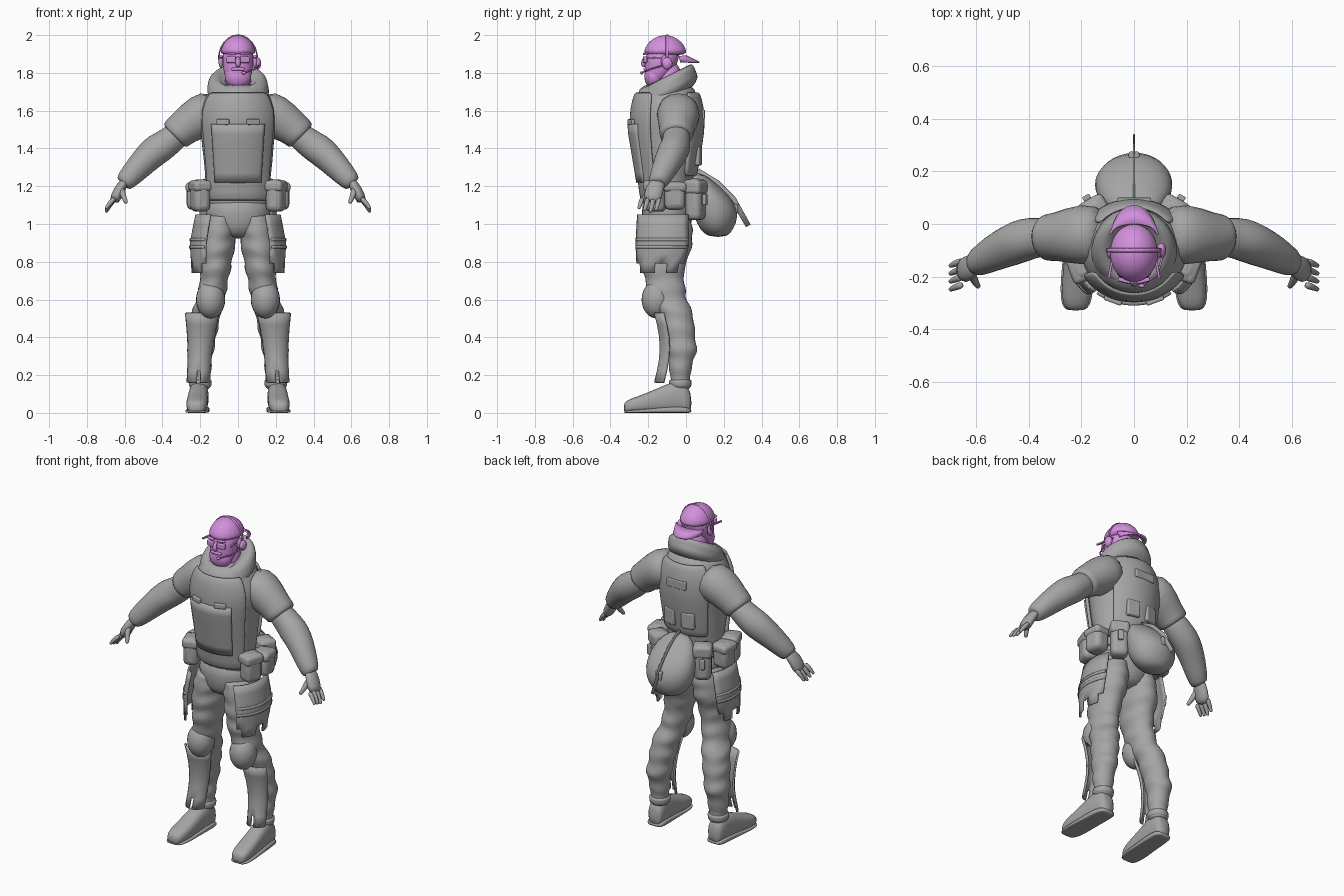
import bpy
import bmesh
import math
from mathutils import Vector, Matrix

cube = bpy.data.objects.get("Cube")
if cube:
    bpy.data.objects.remove(cube, do_unlink=True)


def make_material(name, red, green, blue):
    mat = bpy.data.materials.new(name)
    mat.use_nodes = True
    mat.diffuse_color = (red, green, blue, 1)
    mat.node_tree.nodes["Principled BSDF"].inputs["Base Color"].default_value = mat.diffuse_color
    return mat


GREY = make_material("uniform grey", .38, .38, .38)
PURPLE = make_material("head purple", .65, .28, .72)


def finish(name, bm, mat=GREY, mirror=False, subdiv=False, thick=0, bevel=0):
    """Turn a bmesh into a smooth-shaded object with its modifiers."""
    bmesh.ops.recalc_face_normals(bm, faces=bm.faces)
    mesh = bpy.data.meshes.new(name)
    bm.to_mesh(mesh)
    bm.free()
    for poly in mesh.polygons:
        poly.use_smooth = True
    if thick or bevel:
        mesh.set_sharp_from_angle(angle=math.radians(50))
    mesh.materials.append(mat)
    obj = bpy.data.objects.new(name, mesh)
    bpy.context.collection.objects.link(obj)
    if mirror:
        obj.modifiers.new("mirror", 'MIRROR').use_mirror_merge = False
    if thick:
        solid = obj.modifiers.new("thickness", 'SOLIDIFY')
        solid.thickness, solid.offset = thick, 0
    if bevel:
        round_off = obj.modifiers.new("round edges", 'BEVEL')
        round_off.width, round_off.segments = bevel, 3
    if subdiv:
        obj.modifiers.new("smooth", 'SUBSURF')


def loft(name, sections, sides=16, power=1, fold=0, arc=None, skip=None, **options):
    """Skin (centre, u, v) cross-sections; arc gives an open shell in degrees."""
    bm = bmesh.new()
    start, end = [math.radians(angle) for angle in arc or (0, 360)]
    rings = []
    for i, (centre, u, v) in enumerate(sections):
        ring = []
        for k in range(sides + 1 if arc else sides):
            angle = start + (end - start) * k / sides
            c, s = math.cos(angle), math.sin(angle)
            c = math.copysign(abs(c) ** power, c)
            s = math.copysign(abs(s) ** power, s)
            grow = 1 + fold * math.sin(3 * angle + 2 * i)
            ring.append(bm.verts.new(centre + (u * c + v * s) * grow))
        rings.append(ring)
    for i, (low, high) in enumerate(zip(rings, rings[1:])):
        for k in range(sides):
            if not (skip and skip(i, k)):
                n = (k + 1) % len(low)
                bm.faces.new((low[k], low[n], high[n], high[k]))
    if not arc:
        bm.faces.new(rings[0])
        bm.faces.new(rings[-1])
    finish(name, bm, **options)


def stack(name, rows, tilt=0, **options):
    """Level cross-sections."""
    def level(z, width, depth, y=-.1, x=0):
        return Vector((x, y, z)), Vector((width, 0, 0)), Vector((0, depth, depth * tilt))
    loft(name, [level(*row) for row in rows], **options)


def span(keys, low, high, steps=6, grow=0, ripple=0):
    """Resample a body profile between two heights, grown and rippled with cloth folds."""
    rows = []
    for i in range(steps + 1):
        z = low + (high - low) * i / steps
        for below, above in zip(keys, keys[1:]):
            if above[0] >= z:
                break
        t = (z - below[0]) / (above[0] - below[0])
        width, depth, *centre = [a + (b - a) * t for a, b in zip(below[1:], above[1:])]
        extra = grow + ripple * math.sin(z * 60)
        rows.append((z, width + extra, depth + extra, *centre))
    return rows


def limb(name, rows, flat=1, **options):
    """Cross-sections square to a path of (x, y, z, radius)."""
    points = [Vector(row[:3]) for row in rows]
    sections = []
    for i, row in enumerate(rows):
        ahead = points[min(i + 1, len(points) - 1)]
        tangent = (ahead - points[max(i - 1, 0)]).normalized()
        side = Vector((0, 1, 0)).cross(tangent).normalized()
        sections.append((points[i], side * row[3] * flat, tangent.cross(side) * row[3]))
    loft(name, sections, **options)


def box(name, centre, size, turn=0, bevel=.02, **options):
    bm = bmesh.new()
    spin = Matrix.Rotation(math.radians(turn), 4, 'Z')
    bmesh.ops.create_cube(bm, size=1, matrix=Matrix.Translation(centre) @ spin
                          @ Matrix.Diagonal((*size, 1)))
    finish(name, bm, bevel=bevel, **options)


def ball(name, centre, radii, **options):
    bm = bmesh.new()
    bmesh.ops.create_uvsphere(bm, u_segments=24, v_segments=16, radius=1,
                              matrix=Matrix.Translation(centre) @ Matrix.Diagonal((*radii, 1)))
    finish(name, bm, **options)


# Torso, vest and collar share one profile of height, half width, half depth
torso = [(1.05, .17, .12), (1.2, .17, .13), (1.5, .2, .18), (1.6, .21, .18), (1.75, .13, .14)]
stack("shirt", span(torso, 1.05, 1.75, steps=10), sides=24, fold=.01, subdiv=True)
stack("vest_front", span(torso, 1.12, 1.7, grow=.01), arc=(-152, -28), thick=.02, subdiv=True)
stack("vest_back", span(torso, 1.25, 1.7, grow=.01), arc=(38, 142), thick=.02, subdiv=True)
stack("chest_pocket", span(torso, 1.22, 1.53, grow=.02), arc=(-128, -52), thick=.02)
stack("belt", span(torso, 1.13, 1.18, grow=.015), arc=(-25, 205), sides=24, thick=.02)
box("chest_tab", (.08, -.29, 1.54), (.07, .02, .03), turn=20, bevel=.006, mirror=True)
box("back_pocket", (.06, .06, 1.36), (.08, .04, .1), turn=-12, bevel=.01, mirror=True)
box("back_patch", (0, .09, 1.58), (.13, .02, .05), bevel=.005)
stack("scarf", [(1.64, .14, .14), (1.7, .17, .17), (1.73, .16, .15), (1.76, .16, .15),
                (1.8, .11, .12), (1.74, .08, .1)], tilt=.5, sides=24, fold=.02, subdiv=True)

# Arms and hands
limb("sleeve", [(.1, -.04, 1.62, .1), (.19, -.04, 1.58, .125), (.3, -.05, 1.5, .09),
                (.33, -.05, 1.47, .095), (.34, -.05, 1.46, .07)], fold=.03, mirror=True, subdiv=True)
limb("arm", [(.28, -.05, 1.51, .07), (.36, -.05, 1.44, .075), (.42, -.06, 1.4, .085),
             (.47, -.08, 1.36, .08), (.53, -.11, 1.3, .07), (.6, -.15, 1.22, .055),
             (.61, -.15, 1.21, .04)], fold=.03, mirror=True, subdiv=True)
limb("palm", [(.59, -.14, 1.24, .04), (.63, -.17, 1.18, .05), (.66, -.18, 1.11, .05)],
     flat=.6, mirror=True, subdiv=True)


def finger(name, start, end, radius):
    """A tapering digit that bends slightly downward along its length."""
    rows = []
    for t in (0, .5, .9, 1):
        x, y, z = Vector(start).lerp(Vector(end), t)
        rows.append((x + radius * t * (1 - t), y, z, radius * (1 - t * t / 2)))
    limb(name, rows, sides=8, mirror=True, subdiv=True)


for i in range(4):
    y = -.14 - i * .03
    finger("finger", (.65, y, 1.14), (.7, y - .02, 1.06 + .01 * abs(i - 1)), radius=.016)
finger("thumb", (.62, -.18, 1.2), (.59, -.24, 1.11), radius=.02)

# Trousers: the leg profile adds the depth and side position of each centre
leg = [(.12, .05, .05, -.03, .2), (.25, .06, .06, -.03, .2), (.32, .07, .08, -.02, .2),
       (.52, .08, .09, -.05, .17), (.62, .075, .1, -.1, .14), (.75, .08, .11, -.12, .12),
       (.9, .1, .14, -.1, .11), (1.05, .09, .13, -.1, .09)]
stack("trouser_leg", span(leg, .12, 1.05, steps=36, ripple=.005), fold=.025, mirror=True, subdiv=True)
stack("hips", [(.92, .07, .1), (.98, .16, .13), (1.06, .18, .14), (1.16, .17, .13)], subdiv=True)

# Boots
foot = [(-.33, .03, .05), (-.31, .05, .07), (-.25, .06, .09), (-.15, .055, .13),
        (-.07, .055, .17), (0, .05, .16), (.03, .04, .1)]
for name, lift, margin, power in (("boot", 1, 0, .75), ("sole", .2, .005, .4)):
    loft(name, [(Vector((.205 - y * .05, y, high * lift / 2)), Vector((wide + margin, 0, 0)),
                 Vector((0, 0, high * lift / 2))) for y, wide, high in foot],
         power=power, mirror=True, subdiv=True)
stack("boot_cuff", span(leg, .13, .18, steps=3, grow=.008), mirror=True, subdiv=True)

# Leg armour
ball("knee_pad", (.145, -.155, .6), (.077, .08, .1), mirror=True)
shin = []
for i in range(7):
    t = i / 6
    flare = math.sin(math.pi * t)
    shin.append((.53 - .37 * t, .09 - .03 * t - .01 * flare, .065, -.1 + .03 * flare, .19 + .02 * t))
stack("shin_guard", shin, arc=(-165, -15), sides=9, thick=.01, mirror=True,
      skip=lambda row, column: row == 5 and column == 4)
stack("thigh_guard", span(leg, .74, 1.05, grow=.04), arc=(-65, 40), sides=9, thick=.012, mirror=True,
      skip=lambda row, column: row == 0 and column in (0, 4, 5, 8))
for z in (.87, .91):
    stack("thigh_strap", span(leg, z, z + .015, steps=1, grow=.045), arc=(-62, 38),
          thick=.01, mirror=True)

# Belt pouches with flaps
for name, centre, size, turn in (("front_pouch", (.2, -.16, 1.15), (.09, .11, .17), -20),
                                 ("side_pouch", (.22, -.06, 1.15), (.1, .11, .15), 5),
                                 ("rear_pouch", (.15, .05, 1.13), (.1, .09, .22), -30)):
    wide, deep, high = size
    box(name, centre, size, turn=turn, mirror=True, bevel=.03)
    flap = Vector(centre) + Vector((0, 0, high * .3))
    box(name + "_flap", flap, (wide + .01, deep + .01, high * .35), turn=turn, mirror=True)
box("rear_buckle", (.18, .1, 1.13), (.03, .02, .06), turn=-30, mirror=True, bevel=.005)

# Rear bag with strap
stack("rear_bag", [(.93, .06, .05, .17), (.97, .12, .09, .16), (1.04, .15, .12, .16),
                   (1.12, .15, .12, .14), (1.2, .13, .08, .1), (1.27, .06, .03, .06)],
      fold=.025, sides=20, subdiv=True)
limb("bag_strap", [(0, .06, 1.28, .016), (0, .16, 1.22, .016), (0, .25, 1.13, .016),
                   (0, .33, .99, .014)], flat=.25, sides=8, power=.4)
box("bag_buckle", (0, .26, 1.08), (.04, .03, .05), bevel=.006)

# Head and beard
ball("neck", (0, -.09, 1.75), (.07, .07, .12), mat=PURPLE)
stack("head", [(1.72, .03, .02, -.18), (1.77, .07, .06, -.16), (1.81, .077, .08, -.14),
               (1.86, .085, .09, -.13), (1.95, .08, .09, -.11)], mat=PURPLE, subdiv=True)
ball("beard", (0, -.17, 1.78), (.07, .05, .065), mat=PURPLE)
limb("nose", [(0, -.21, 1.89, .01), (0, -.23, 1.85, .016), (0, -.22, 1.83, .01)],
     mat=PURPLE, subdiv=True)
box("moustache", (0, -.21, 1.82), (.07, .03, .016), mat=PURPLE, bevel=.007)
box("glasses_lens", (.036, -.217, 1.87), (.05, .015, .034), turn=14, mat=PURPLE, bevel=.006, mirror=True)
box("glasses_arm", (.086, -.15, 1.88), (.01, .12, .01), turn=10, mat=PURPLE, bevel=.002, mirror=True)
box("eyebrow", (.036, -.215, 1.9), (.05, .016, .012), turn=14, mat=PURPLE, bevel=.005, mirror=True)
ball("ear", (.09, -.11, 1.86), (.013, .022, .035), mat=PURPLE, mirror=True)

# Backwards cap
dome = [math.radians(angle) for angle in range(0, 90, 17)]
stack("cap", [(1.89 + .11 * math.sin(a), .097 * math.cos(a), .117 * math.cos(a), -.11) for a in dome],
      mat=PURPLE, sides=24, subdiv=True)
stack("cap_brim", [(1.89, .09, .04, -.04), (1.855, .08, .1, -.03)], arc=(0, 180),
      mat=PURPLE, thick=.008)

# Headset
arch = [math.radians(angle) for angle in range(0, 181, 15)]
limb("headset_band", [(.103 * math.cos(a), -.1, 1.87 + .13 * math.sin(a), .008) for a in arch],
     flat=.5, mat=PURPLE, sides=8)
ball("headset_cup", (.104, -.1, 1.85), (.018, .028, .032), mat=PURPLE)
limb("microphone_boom", [(.11, -.12, 1.84, .004), (.09, -.19, 1.82, .004), (.03, -.235, 1.8, .004)],
     mat=PURPLE, sides=8)
ball("microphone", (.03, -.235, 1.8), (.012, .008, .008), mat=PURPLE)
